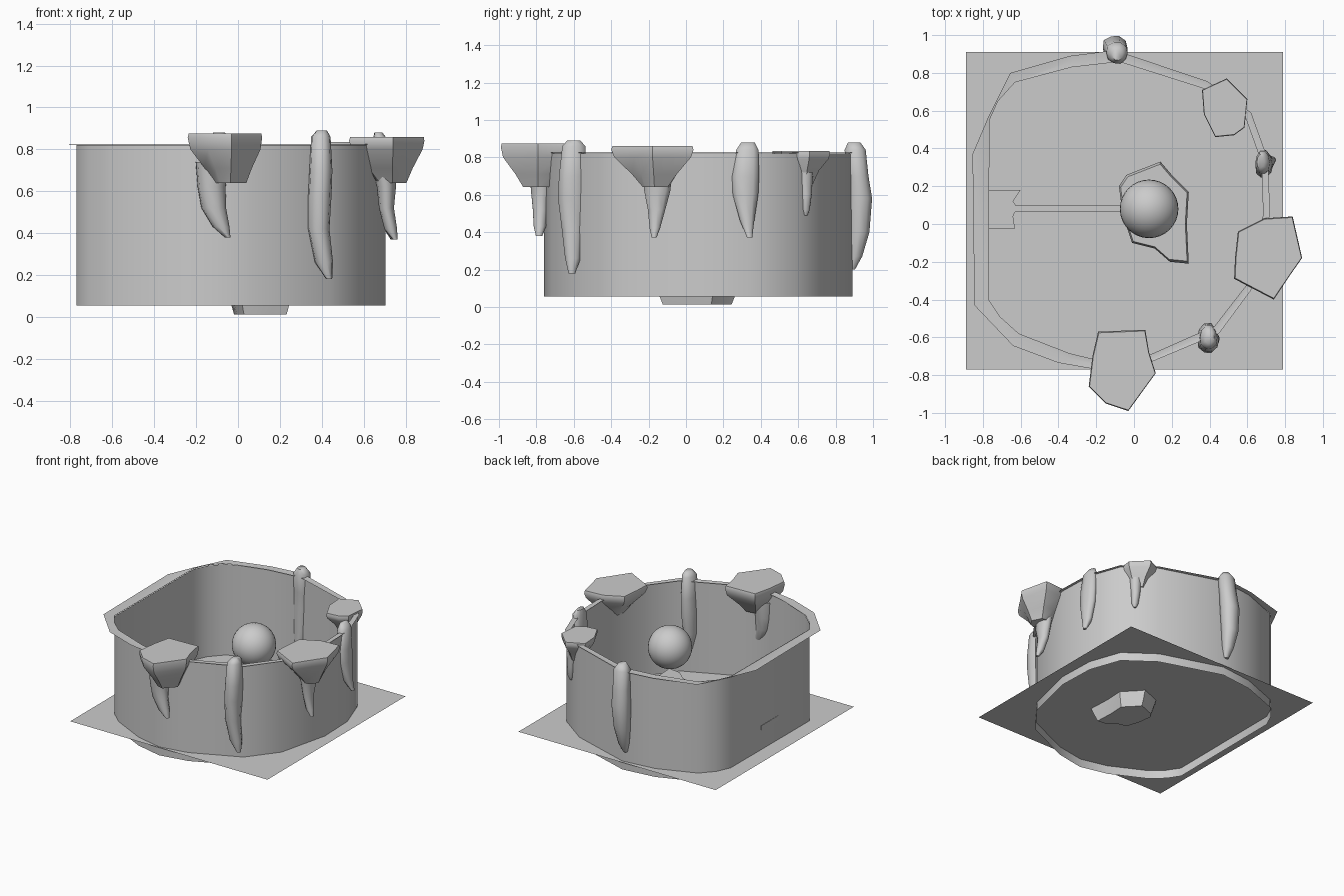
import bpy, bmesh, math, random
random.seed(4)


def make(name, bm, smooth=40):
    bmesh.ops.recalc_face_normals(bm, faces=bm.faces)
    me = bpy.data.meshes.new(name)
    bm.to_mesh(me)
    bm.free()
    ob = bpy.data.objects.new(name, me)
    bpy.context.collection.objects.link(ob)
    bpy.ops.object.select_all(action='DESELECT')
    ob.select_set(True)
    bpy.context.view_layer.objects.active = ob
    bpy.ops.object.shade_smooth_by_angle(angle=math.radians(smooth))
    return ob


def loft(name, rings, caps=True, smooth=40):
    """Skin a list of closed rings with equal point counts."""
    bm = bmesh.new()
    vs = [[bm.verts.new(p) for p in r] for r in rings]
    n = len(rings[0])
    for a, b in zip(vs, vs[1:]):
        for i in range(n):
            j = (i + 1) % n
            bm.faces.new((a[i], a[j], b[j], b[i]))
    if caps:
        bm.faces.new(vs[0])
        bm.faces.new(vs[-1])
    return make(name, bm, smooth)


def spike(name, sections, sides=10):
    """Rocky tapered spike; each section is x, y, z, rx, ry."""
    wob = [random.uniform(0.9, 1.06) for _ in range(sides)]
    rings = []
    for x, y, z, rx, ry in sections:
        rings.append([(x + rx * w * math.cos(math.tau * i / sides),
                       y + ry * w * math.sin(math.tau * i / sides), z)
                      for i, w in enumerate(wob)])
    return loft(name, rings, smooth=60)


def ledge(name, outline, base, r, top, rim, bottom):
    """Flat topped rock ledge that narrows to a small foot."""
    def ring(t, z):
        out = []
        for x, y in outline:
            d = math.hypot(x - base[0], y - base[1])
            k = (1 - t) + t * r / d
            out.append((base[0] + (x - base[0]) * k, base[1] + (y - base[1]) * k, z))
        return out
    return loft(name, [ring(0.04, top), ring(0, top - 0.02), ring(0.1, rim),
                       ring(0.65, bottom + 0.07), ring(1, bottom)])


def box(name, x0, x1, y0, y1, z0, z1):
    sq = [(x0, y0), (x1, y0), (x1, y1), (x0, y1)]
    return loft(name, [[(x, y, z) for x, y in sq] for z in (z0, z1)])


# ground plane cutting through the arena
bm = bmesh.new()
bm.faces.new([bm.verts.new(p) for p in
              ((-.89, -.77, .12), (.79, -.77, .12), (.79, .91, .12), (-.89, .91, .12))])
make("ground_plane", bm)

# arena wall and its flared rim
wall = [(-.77, -.40), (-.765, .55), (-.72, .65), (-.63, .75), (-.34, .86), (-.08, .89),
        (.39, .74), (.61, .58), (.695, .34), (.705, .05), (.61, -.34), (.44, -.56),
        (.08, -.72), (-.14, -.76), (-.35, -.71), (-.61, -.58), (-.71, -.49)]
outer = [(-.845, -.43), (-.855, .37), (-.77, .57), (-.655, .80), (-.34, .89), (-.10, .92),
         (.39, .755), (.62, .59), (.71, .34), (.72, .05), (.62, -.35), (.45, -.58),
         (.08, -.735), (-.20, -.77), (-.40, -.735), (-.64, -.645), (-.75, -.53)]
inner = [(x, y) if x < -.6 else (x * .97, y * .965) for x, y in wall]
loft("arena_wall", [[(x, y, z) for x, y in wall] for z in (.055, .82)], False)
loft("wall_rim", [[(x, y, .825) for x, y in inner], [(x, y, .823) for x, y in wall],
                  [(x, y, .826) for x, y in outer]], False)

# rock ledges, each with a spike hanging below
ledge("front_ledge", [(-.19, -.57), (.06, -.56), (.08, -.68), (.115, -.79), (-.03, -.99),
                      (-.15, -.95), (-.24, -.86), (-.22, -.70)],
      (-.04, -.79), .08, .875, .80, .64)
spike("front_ledge_spike", [(-.12, -.77, .74, .085, .07), (-.125, -.77, .62, .07, .06),
                            (-.115, -.775, .52, .062, .045), (-.08, -.78, .43, .042, .035),
                            (-.05, -.785, .38, .015, .018)])
ledge("right_ledge", [(.55, -.04), (.69, .03), (.84, .04), (.89, -.18), (.82, -.28),
                      (.74, -.40), (.53, -.29), (.535, -.18)],
      (.735, -.16), .07, .86, .80, .64)
spike("right_ledge_spike", [(.70, -.15, .74, .06, .09), (.71, -.15, .62, .045, .075),
                            (.71, -.155, .52, .035, .05), (.73, -.165, .42, .03, .03),
                            (.75, -.17, .37, .012, .014)])
ledge("back_ledge", [(.36, .71), (.49, .77), (.60, .66), (.585, .51), (.53, .47),
                     (.43, .46), (.37, .58)],
      (.49, .62), .06, .835, .79, .66)
spike("back_ledge_spike", [(.52, .635, .72, .045, .045), (.525, .64, .60, .032, .033),
                           (.53, .64, .52, .025, .022), (.53, .64, .49, .01, .01)])

# tall spikes leaning on the wall
spike("front_spike", [(.40, -.60, .89, .025, .035), (.395, -.60, .86, .048, .062),
                      (.395, -.605, .70, .057, .075), (.39, -.605, .58, .058, .08),
                      (.385, -.605, .42, .053, .06), (.41, -.605, .26, .045, .042),
                      (.435, -.61, .18, .015, .018)])
spike("right_spike", [(.67, .33, .88, .02, .04), (.68, .325, .84, .04, .065),
                      (.685, .315, .70, .045, .08), (.69, .315, .60, .045, .075),
                      (.705, .325, .46, .035, .042), (.74, .34, .37, .012, .015)])
spike("back_spike", [(-.09, .90, .88, .03, .035), (-.09, .905, .84, .06, .06),
                     (-.095, .92, .70, .065, .06), (-.10, .93, .58, .07, .07),
                     (-.105, .925, .40, .06, .06), (-.105, .905, .27, .04, .04),
                     (-.105, .885, .20, .018, .02)])

# centre rock, its base sticking out below the ground
foot = [(-.08, .20), (-.04, .26), (.14, .33), (.20, .26), (.29, .17), (.28, 0),
        (.29, -.21), (.19, -.20), (.11, -.13), (-.01, -.10), (-.06, .05)]


def rock_ring(k, z):
    return [(.11 + (x - .11) * k, .06 + (y - .06) * k, z) for x, y in foot]


loft("centre_rock", [rock_ring(.95, .32), rock_ring(1, .29), rock_ring(.88, .16),
                     rock_ring(.75, .06), rock_ring(.68, .012)])
bm = bmesh.new()
bmesh.ops.create_uvsphere(bm, u_segments=32, v_segments=16, radius=.155)
bmesh.ops.translate(bm, verts=bm.verts, vec=(.08, .08, .645))
make("floating_ball", bm, 60)

# walkway from the wall to the centre rock
box("walkway", -.64, .0, .063, .098, .28, .30)
slab = [(-.77, -.025), (-.63, -.025), (-.64, .04), (-.62, .09), (-.64, .12), (-.60, .18), (-.77, .18)]
loft("wall_platform", [[(x, y, z) for x, y in slab] for z in (.27, .305)])
